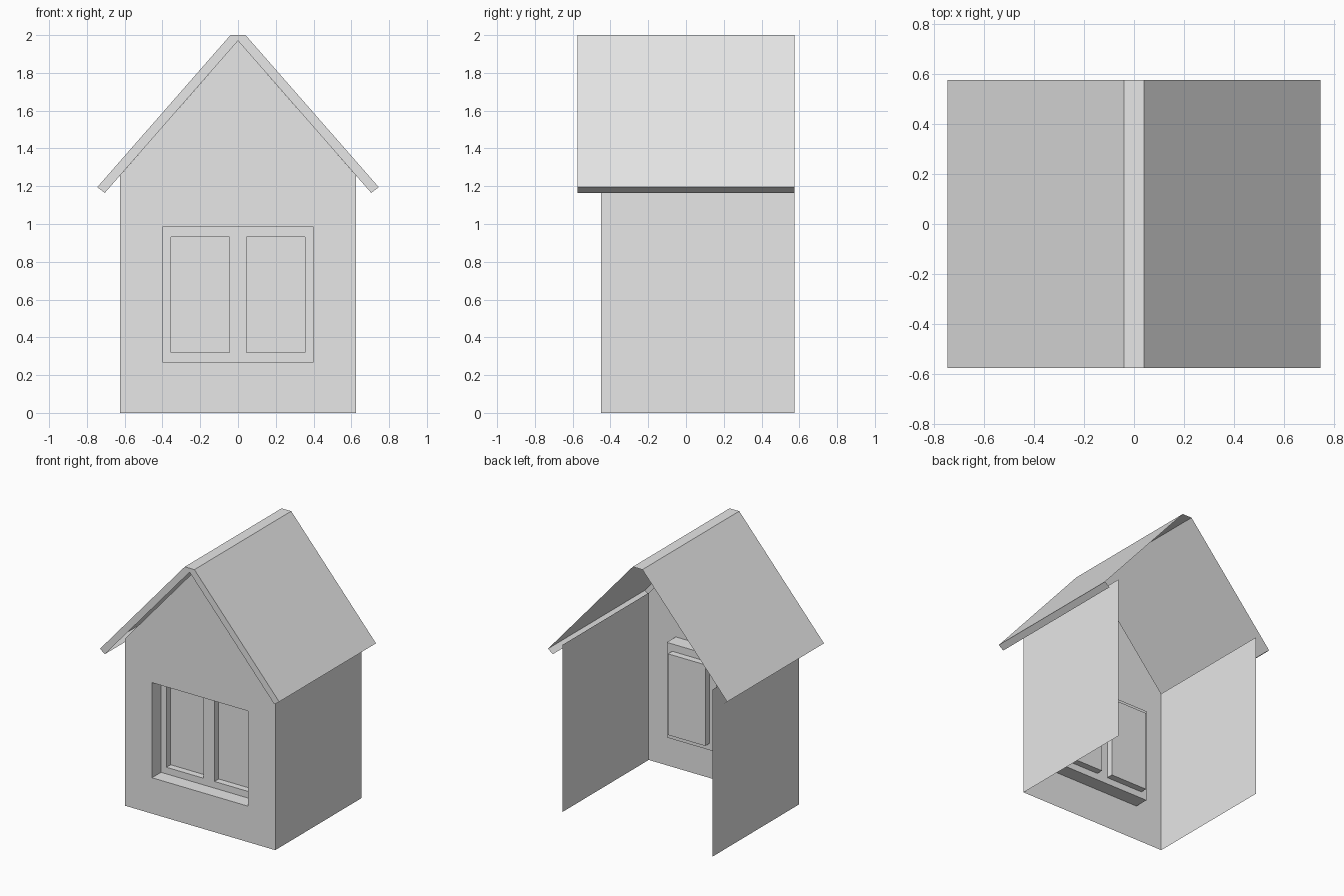
import bpy
import bmesh

cube = bpy.data.objects.get("Cube")
if cube:
    bpy.data.objects.remove(cube, do_unlink=True)

grey = bpy.data.materials.new("plain_grey")
grey.use_nodes = True
grey.diffuse_color = (0.8, 0.8, 0.8, 1)
grey.node_tree.nodes["Principled BSDF"].inputs["Base Color"].default_value = (0.8, 0.8, 0.8, 1)

FRONT, BACK = -0.45, 0.575      # wall extent in y
HALF, WALL_TOP, PEAK = 0.625, 1.256, 1.97
WIN_X, WIN_LOW, WIN_HIGH = 0.4, 0.27, 0.985
PANE_IN, PANE_OUT, PANE_LOW, PANE_HIGH = 0.045, 0.355, 0.32, 0.93
FRAME_Y = FRONT + 0.107
PANE_Y = FRAME_Y + 0.05


def face(bm, points):
    bm.faces.new([bm.verts.new(p) for p in points])


def panel(bm, xs, zs, y, holes=()):
    """Upright grid sheet facing the front, leaving out the (column, row) holes."""
    for i in range(len(xs) - 1):
        for j in range(len(zs) - 1):
            if (i, j) not in holes:
                face(bm, [(xs[i], y, zs[j]), (xs[i + 1], y, zs[j]),
                          (xs[i + 1], y, zs[j + 1]), (xs[i], y, zs[j + 1])])


def sweep(bm, profile, y0, y1):
    """Strips joining an (x, z) profile at y0 to the same profile at y1."""
    for (xa, za), (xb, zb) in zip(profile, profile[1:]):
        face(bm, [(xa, y0, za), (xb, y0, zb), (xb, y1, zb), (xa, y1, za)])


def rectangle(x0, x1, z0, z1):
    return [(x0, z0), (x1, z0), (x1, z1), (x0, z1), (x0, z0)]


def finish(name, bm):
    """Weld, turn the sheet outward (first face looks to the front), make the object."""
    bmesh.ops.remove_doubles(bm, verts=bm.verts, dist=0.0001)
    bmesh.ops.recalc_face_normals(bm, faces=bm.faces)
    bm.faces.ensure_lookup_table()
    if bm.faces[0].normal.y > 0:
        bmesh.ops.reverse_faces(bm, faces=bm.faces)
    mesh = bpy.data.meshes.new(name)
    bm.to_mesh(mesh)
    bm.free()
    mesh.materials.append(grey)
    obj = bpy.data.objects.new(name, mesh)
    bpy.context.collection.objects.link(obj)
    return obj


# Walls: gabled front with a window opening, two sides, open back
bm = bmesh.new()
xs = [-HALF, -WIN_X, WIN_X, HALF]
panel(bm, xs, [0, WIN_LOW, WIN_HIGH, WALL_TOP], FRONT, holes=[(1, 1)])
face(bm, [(x, FRONT, WALL_TOP) for x in xs] + [(0, FRONT, PEAK)])
for x in (-HALF, HALF):
    sweep(bm, [(x, 0), (x, WALL_TOP)], FRONT, BACK)
finish("walls", bm)

# Window: recessed frame with two deeper panes
bm = bmesh.new()
panel(bm, [-WIN_X, -PANE_OUT, -PANE_IN, PANE_IN, PANE_OUT, WIN_X],
      [WIN_LOW, PANE_LOW, PANE_HIGH, WIN_HIGH], FRAME_Y, holes=[(1, 1), (3, 1)])
sweep(bm, rectangle(-WIN_X, WIN_X, WIN_LOW, WIN_HIGH), FRONT, FRAME_Y)
for x0, x1 in ((-PANE_OUT, -PANE_IN), (PANE_IN, PANE_OUT)):
    sweep(bm, rectangle(x0, x1, PANE_LOW, PANE_HIGH), FRAME_Y, PANE_Y)
    panel(bm, [x0, x1], [PANE_LOW, PANE_HIGH], PANE_Y)
finish("window", bm)

# Roof: hollow shell with slopes, flat ridge, eave strips and a front gable board
half = [(0.04, 2.0), (0.745, 1.195), (0.705, 1.165)]
outline = [(-x, z) for x, z in reversed(half)] + half
bm = bmesh.new()
for s in (-1, 1):
    face(bm, [(s * x, -BACK, z) for x, z in half + [(0, PEAK)]])
face(bm, [(-0.04, -BACK, 2.0), (0, -BACK, PEAK), (0.04, -BACK, 2.0)])
sweep(bm, outline, -BACK, BACK)
finish("roof", bm)
